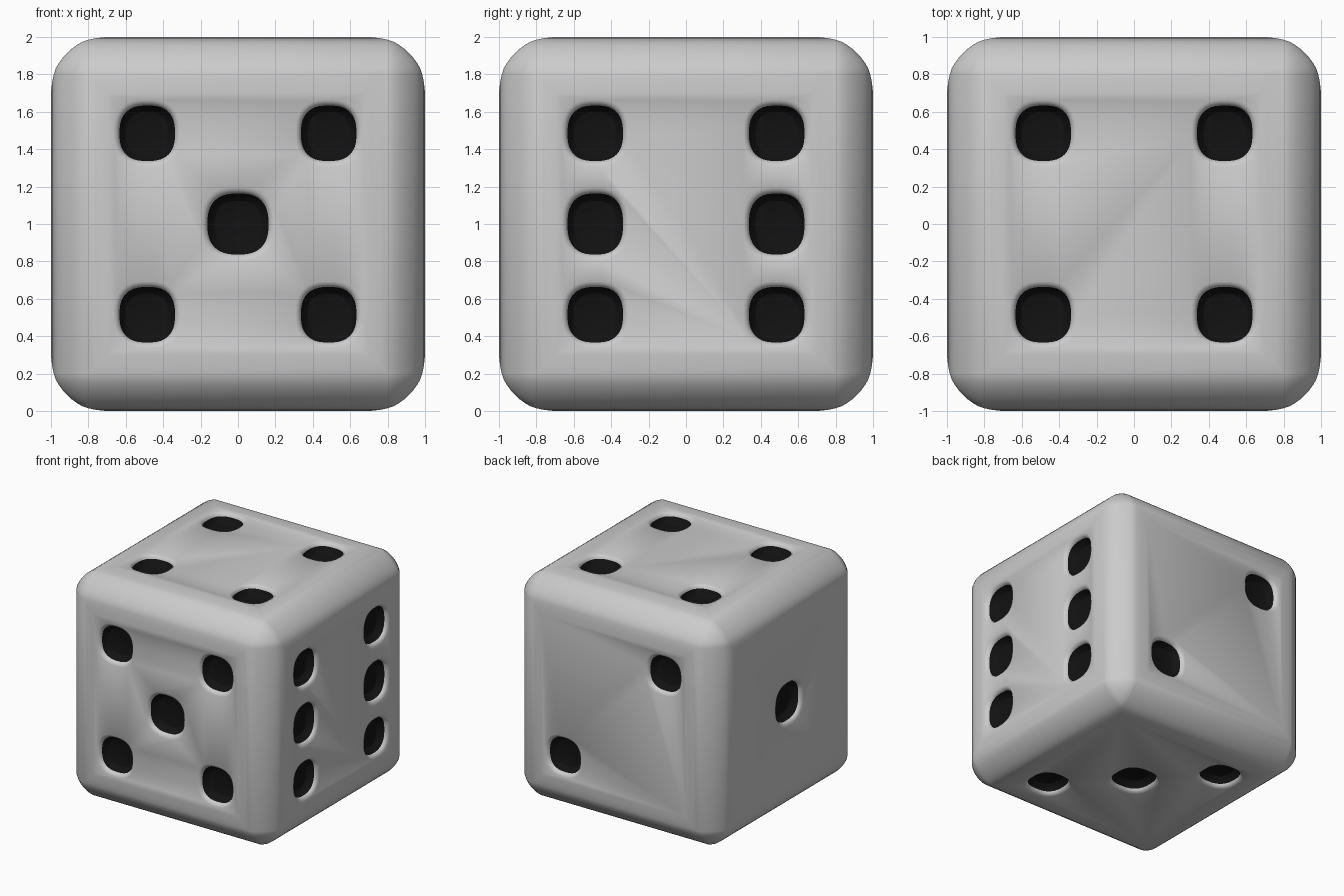
import bpy, bmesh
from math import cos, sin, pi
from mathutils import Vector

if "Cube" in bpy.data.objects:
    bpy.data.objects.remove(bpy.data.objects["Cube"])


def material(name, rgb):
    m = bpy.data.materials.new(name)
    m.diffuse_color = (*rgb, 1)
    m.use_nodes = True
    m.node_tree.nodes["Principled BSDF"].inputs["Base Color"].default_value = m.diffuse_color
    return m


grey = material("body_grey", (0.8, 0.8, 0.8))
black = material("pip_black", (0.006, 0.006, 0.006))


def make_object(name, bm):
    mesh = bpy.data.meshes.new(name)
    bmesh.ops.recalc_face_normals(bm, faces=bm.faces)
    bm.to_mesh(mesh)
    bm.free()
    mesh.materials.append(grey)
    mesh.materials.append(black)
    obj = bpy.data.objects.new(name, mesh)
    bpy.context.collection.objects.link(obj)
    obj.location.z = 1
    return obj


# Die body: bevelled cube with very gently crowned faces
E = 0.985
bm = bmesh.new()
bmesh.ops.create_cube(bm, size=2 * E)
bmesh.ops.bevel(bm, geom=bm.edges[:], offset=E - 0.8, offset_type='OFFSET',
                segments=8, profile=0.38, affect='EDGES')
big = [f for f in bm.faces if f.calc_area() > 1]
for width, rise in ((0.06, 0.009), (0.08, 0.006)):
    bmesh.ops.inset_individual(bm, faces=big, thickness=width, depth=rise)
body = make_object("die_body", bm)

# Pip hollow: (radius factor, height, black below?) with a softened rim
RINGS = [(1.22, 0.02, 0), (1.2, 0.001, 0), (1.08, -0.008, 0), (1.02, -0.018, 0),
         (0.99, -0.03, 0), (0.92, -0.055, 1), (0.75, -0.08, 1), (0.4, -0.092, 1)]
SIDES = 40


def add_pip(bm, normal, u, v, a, b, ru, rv):
    centre = normal + u * a + v * b
    loops = []
    for scale, h, _ in RINGS:
        loop = []
        for i in range(SIDES):
            t = 2 * pi * i / SIDES
            c, s = cos(t), sin(t)
            k = scale / (abs(c) ** 2.6 + abs(s) ** 2.6) ** (1 / 2.6)
            loop.append(bm.verts.new(centre + u * c * k * ru + v * s * k * rv + normal * h))
        loops.append(loop)
    for n in range(len(RINGS) - 1):
        for i in range(SIDES):
            j = (i + 1) % SIDES
            f = bm.faces.new((loops[n][i], loops[n][j], loops[n + 1][j], loops[n + 1][i]))
            f.material_index = RINGS[n + 1][2]
    bm.faces.new(loops[0])
    bm.faces.new(loops[-1]).material_index = 1


# Pip layouts: face normal, horizontal and vertical axes, pip grid positions
X, Y, Z = Vector((1, 0, 0)), Vector((0, 1, 0)), Vector((0, 0, 1))
four = [(-1, -1), (-1, 1), (1, -1), (1, 1)]
LAYOUT = [(-Y, X, Z, four + [(0, 0)]),
          (X, Y, Z, four + [(-1, 0), (1, 0)]),
          (Z, X, Y, four),
          (Y, X, Z, [(-1, 1), (1, -1)]),
          (-X, Y, Z, [(0, 0)]),
          (-Z, X, Y, [(-1, 1), (0, 0), (1, -1)])]
bm = bmesh.new()
for normal, u, v, spots in LAYOUT:
    for a, b in spots:
        add_pip(bm, normal, u, v, a * 0.485, b * 0.485,
                0.15 if a else 0.165, 0.15 if b else 0.165)
cutter = make_object("pip_cutter", bm)
cutter.hide_render = True
cutter.hide_viewport = False

# Cut the hollows, carrying the black colour over
mod = body.modifiers.new("pips", 'BOOLEAN')
mod.operation = 'DIFFERENCE'
mod.solver = 'EXACT'
mod.object = cutter
mod.material_mode = 'INDEX'
bpy.context.view_layer.objects.active = body
body.select_set(True)
bpy.ops.object.modifier_apply(modifier="pips")
bpy.data.objects.remove(cutter)

bpy.ops.object.shade_smooth_by_angle(angle=0.5)
